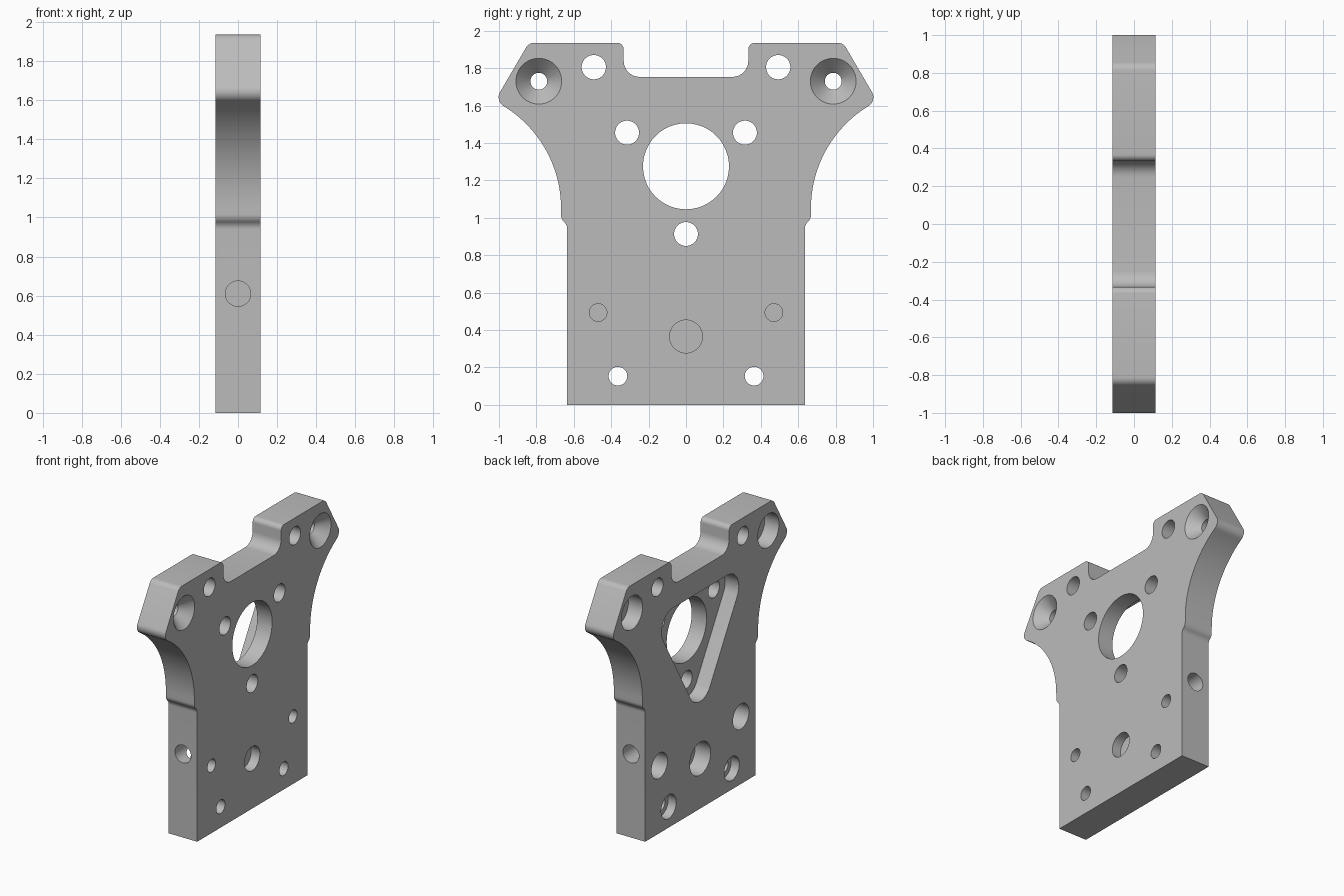
import bpy, bmesh, math
from mathutils import Vector, Matrix

cube = bpy.data.objects.get("Cube")
if cube:
    bpy.data.objects.remove(cube)

HALF = 0.115  # half the plate thickness
HEIGHT = 1.935

metal = bpy.data.materials.new("light_grey_metal")
metal.use_nodes = True
grey = (0.5, 0.5, 0.5, 1)
metal.diffuse_color = grey
metal.node_tree.nodes["Principled BSDF"].inputs["Base Color"].default_value = grey


def rounded(corners, steps=8):
    """Round each (y, z, radius) corner of a closed polygon."""
    out = []
    for i, (y, z, r) in enumerate(corners):
        p = Vector((y, z))
        if r == 0:
            out.append(p)
            continue
        a = (Vector(corners[i - 1][:2]) - p).normalized()
        b = (Vector(corners[(i + 1) % len(corners)][:2]) - p).normalized()
        half = a.angle(b) / 2
        centre = p + (a + b).normalized() * r / math.sin(half)
        start = p + a * r / math.tan(half) - centre
        end = p + b * r / math.tan(half) - centre
        sweep = start.angle_signed(end)
        for k in range(steps + 1):
            out.append(centre + Matrix.Rotation(-sweep * k / steps, 2) @ start)
    return out


def prism(name, outline, x0, x1):
    """Extrude a (y, z) outline along x."""
    bm = bmesh.new()
    face = bm.faces.new([bm.verts.new((x0, y, z)) for y, z in outline])
    ext = bmesh.ops.extrude_face_region(bm, geom=[face])
    moved = [v for v in ext["geom"] if isinstance(v, bmesh.types.BMVert)]
    bmesh.ops.translate(bm, verts=moved, vec=(x1 - x0, 0, 0))
    return finish(name, bm)


def finish(name, bm):
    bmesh.ops.recalc_face_normals(bm, faces=bm.faces)
    mesh = bpy.data.meshes.new(name)
    bm.to_mesh(mesh)
    bm.free()
    mesh.materials.append(metal)
    ob = bpy.data.objects.new(name, mesh)
    bpy.context.collection.objects.link(ob)
    return ob


def bore(start, end, r0, r1=None):
    """Round or tapered cutter between two points."""
    start, end = Vector(start), Vector(end)
    axis = end - start
    bm = bmesh.new()
    turn = axis.to_track_quat("Z", "Y").to_matrix().to_4x4()
    bmesh.ops.create_cone(bm, cap_ends=True, segments=48, radius1=r0,
                          radius2=r0 if r1 is None else r1, depth=axis.length,
                          matrix=Matrix.Translation((start + end) / 2) @ turn)
    return finish("cutter", bm)


def hole(y, z, r, x0=-0.2, x1=0.2):
    return bore((x0, y, z), (x1, y, z), r)


# Plate outline: one half with a concave flank, then mirrored
R, flank_y, flank_z = 0.64, 0.668, 1.05
half = [(0.635, 0, 0), (0.635, 0.96, 0.05), (flank_y, 0.995, 0.05)]
for k in range(25):
    t = math.radians(57.4) * k / 24
    half.append((flank_y + R * (1 - math.cos(t)), flank_z + R * math.sin(t), 0))
half += [(1.021, 1.626, 0.055), (0.8405, HEIGHT, 0.05),
         (0.333, HEIGHT, 0.035), (0.333, 1.753, 0.085)]
outline = half + [(-y, z, r) for y, z, r in reversed(half)]
plate = prism("mounting_plate", rounded(outline), -HALF, HALF)

# Triangular pocket in one face, its corners concentric with three holes
hole_y, hole_top, hole_low, wall = 0.315, 1.455, 0.913, 0.13
slope = math.atan2(hole_top - hole_low, hole_y)
top = hole_top + wall
tip = hole_low - wall / math.cos(slope)
wide = (top - tip) / math.tan(slope)
cutters = [prism("cutter", rounded([(0, tip, wall), (wide, top, wall),
                                    (-wide, top, wall)], 12), -0.2, -0.005)]

# Centre opening and the holes on the middle line
cutters += [hole(0, 1.275, 0.23), hole(0, hole_low, 0.064),
            hole(0, 0.365, 0.088, 0.045, 0.2),
            hole(0, 0.365, 0.12, -0.2, 0.01)]

for s in (-1, 1):
    # Plain through holes
    cutters += [hole(s * hole_y, hole_top, 0.064), hole(s * 0.493, 1.805, 0.065)]
    # Ear holes: cone on one face, deep counterbore on the other
    y, z = s * 0.787, 1.73
    cutters += [hole(y, z, 0.045), hole(y, z, 0.122, -0.2, 0.0),
                bore((0.035, y, z), (HALF + 0.01, y, z), 0.045, 0.132)]
    # Blind holes with blind counterbores behind
    cutters += [hole(s * 0.47, 0.493, 0.047, 0.04, 0.2),
                hole(s * 0.47, 0.493, 0.092, -0.2, 0.0)]
    # Lower screw holes with shallow counterbores
    cutters += [hole(s * 0.364, 0.153, 0.05),
                hole(s * 0.364, 0.153, 0.087, -0.2, -0.05)]
    # Side holes drilled in from the edges
    cutters.append(bore((0, s * 0.75, 0.61), (0, s * 0.35, 0.61), 0.065))

# Cut everything out of the plate
bpy.context.view_layer.objects.active = plate
for c in cutters:
    mod = plate.modifiers.new("cut", "BOOLEAN")
    mod.operation = "DIFFERENCE"
    mod.solver = "EXACT"
    mod.object = c
    bpy.ops.object.modifier_apply(modifier=mod.name)
    bpy.data.objects.remove(c)

bpy.ops.object.select_all(action="DESELECT")
plate.select_set(True)
bpy.ops.object.shade_smooth_by_angle(angle=math.radians(30))
